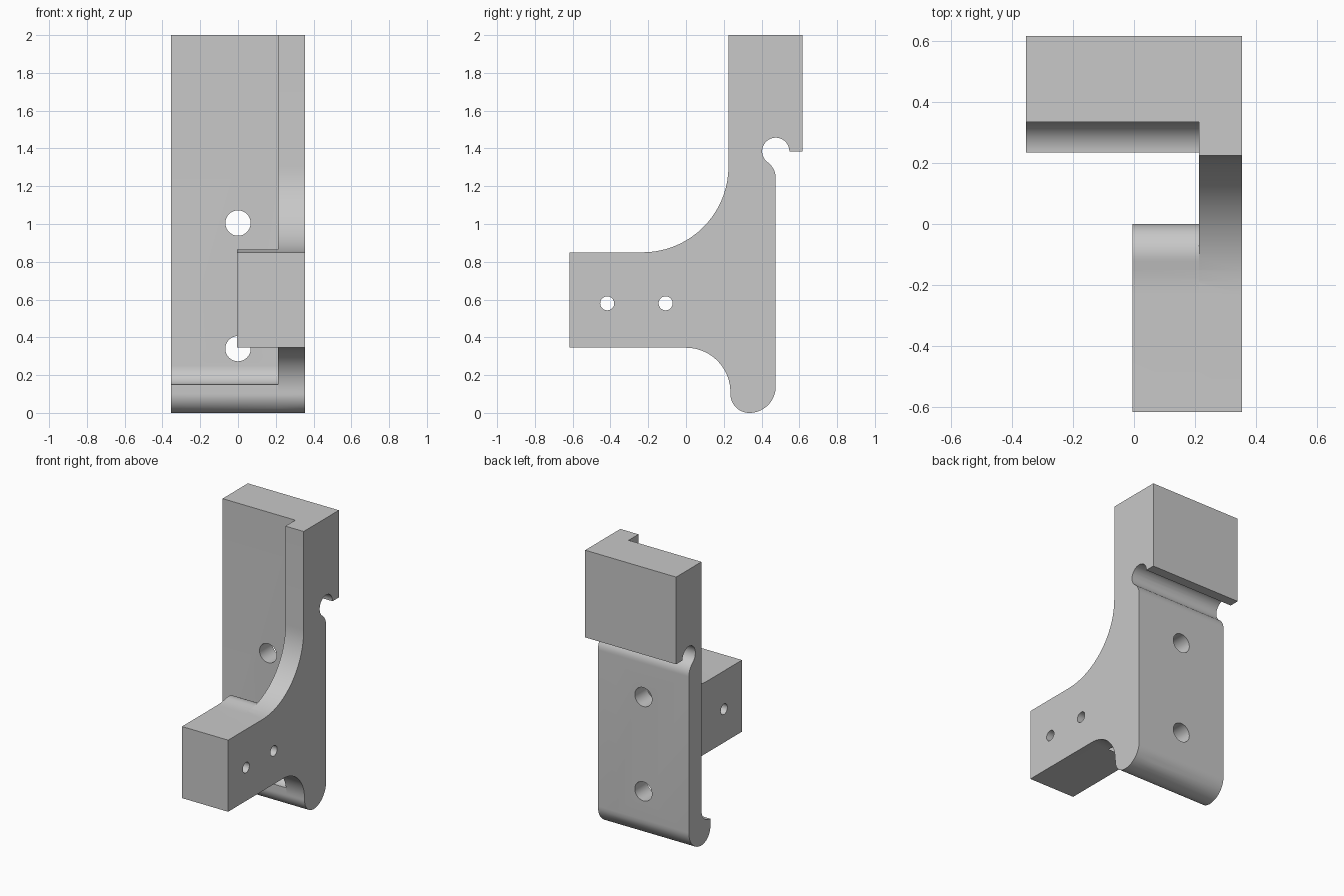
import bpy, bmesh
from math import sin, cos, radians

cube = bpy.data.objects.get("Cube")
if cube:
    bpy.data.objects.remove(cube)

grey = bpy.data.materials.new("plain grey")
grey.use_nodes = True
colour = (0.58, 0.58, 0.58, 1)
grey.diffuse_color = colour
grey.node_tree.nodes["Principled BSDF"].inputs["Base Color"].default_value = colour

LEFT, STEP, RIGHT = 0.355, 0.213, -0.355   # outer faces and inner face of the side web


def arc(cy, cz, r, start, end):
    """Points on a circle in the y-z plane, one every few degrees."""
    n = max(4, round(abs(end - start) / 5))
    angles = [radians(start + (end - start) * i / n) for i in range(n + 1)]
    return [(cy + r * cos(a), cz + r * sin(a)) for a in angles]


def prism(name, profile, x0, x1):
    """Extrude a y-z profile along x."""
    bm = bmesh.new()
    face = bm.faces.new([bm.verts.new((x0, y, z)) for y, z in profile])
    out = bmesh.ops.extrude_face_region(bm, geom=[face])
    moved = [v for v in out["geom"] if isinstance(v, bmesh.types.BMVert)]
    bmesh.ops.translate(bm, vec=(x1 - x0, 0, 0), verts=moved)
    bmesh.ops.recalc_face_normals(bm, faces=bm.faces)
    mesh = bpy.data.meshes.new(name)
    bm.to_mesh(mesh)
    bm.free()
    mesh.materials.append(grey)
    obj = bpy.data.objects.new(name, mesh)
    bpy.context.collection.objects.link(obj)
    return obj


def cylinder(name, r, depth, location, rotation):
    bpy.ops.mesh.primitive_cylinder_add(vertices=48, radius=r, depth=depth,
                                        location=location, rotation=rotation)
    obj = bpy.context.object
    obj.name = name
    obj.data.materials.append(grey)
    return obj


# Back outline with hook slot and rounded foot, shared by web and plate
back = [(0.617, 2), (0.617, 1.385)]
back += arc(0.475, 1.385, 0.072, 0, 234)
back += arc(0.372, 1.243, 0.103, 54, 0)[1:]
back += arc(0.335, 0.14, 0.14, 0, -90)
back += arc(0.335, 0.1, 0.1, -90, -180)[1:]

# Side web: full outline with the two large front sweeps
web = back + arc(0, 0.11, 0.235, 0, 90)
web += [(-0.617, 0.345), (-0.617, 0.85)] + arc(-0.23, 1.305, 0.455, -90, 0) + [(0.225, 2)]
bracket = prism("bracket", web, STEP, LEFT)

# Back plate: thinner, with a filleted lip at the foot
plate = back + [(0.235, 0.15)] + arc(0.235, 0.25, 0.1, -90, 0)[1:] + [(0.335, 2)]
back_plate = prism("back_plate", plate, RIGHT, STEP)

# Arm block: rounded at its upper rear edge
arm = [(0, 0.345), (-0.617, 0.345), (-0.617, 0.85)]
arm += arc(-0.23, 1.305, 0.455, -90, -76.5) + arc(-0.1, 0.765, 0.1, 103.5, 0)[1:]
arm_block = prism("arm_block", arm, -0.005, STEP)

# Bolt holes through the plate, pin holes through the arm
quarter = radians(90)
holes = [cylinder("bolt_hole", 0.067, 0.4, (0, 0.4, z), (quarter, 0, 0)) for z in (0.34, 1.005)]
holes += [cylinder("pin_hole", 0.037, 1, (0.2, y, 0.58), (0, quarter, 0)) for y in (-0.417, -0.108)]

# Join the parts and cut the holes
bpy.context.view_layer.objects.active = bracket
for tool in [back_plate, arm_block] + holes:
    mod = bracket.modifiers.new(tool.name, "BOOLEAN")
    mod.object = tool
    mod.solver = "EXACT"
    mod.operation = "DIFFERENCE" if tool in holes else "UNION"
    bpy.ops.object.modifier_apply(modifier=mod.name)
    bpy.data.objects.remove(tool)

bpy.ops.object.select_all(action="DESELECT")
bracket.select_set(True)
bpy.ops.object.shade_smooth_by_angle(angle=radians(30))
